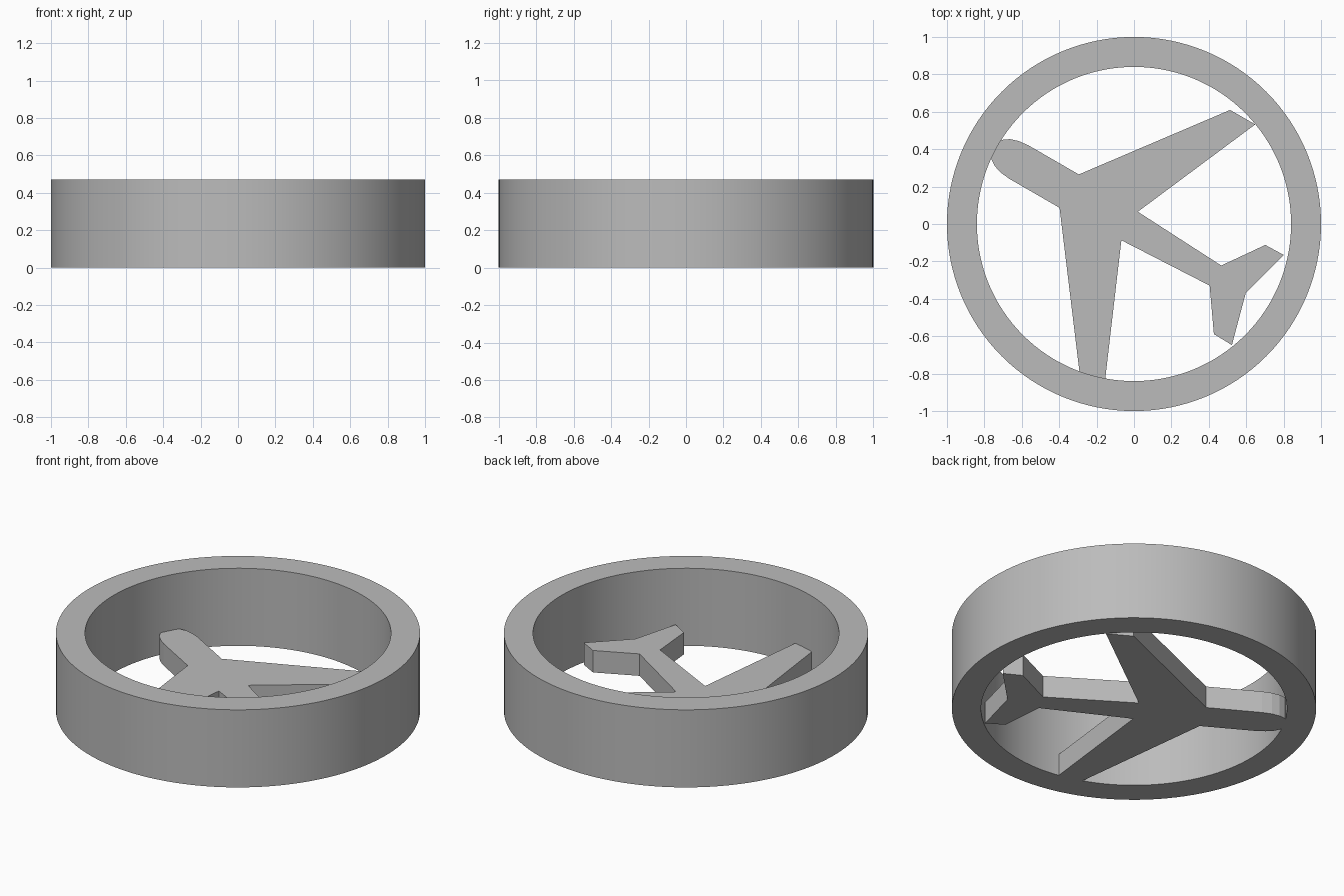
import bpy, bmesh, math
from mathutils import Matrix

cube = bpy.data.objects.get("Cube")
if cube:
    bpy.data.objects.remove(cube, do_unlink=True)

OUTER, INNER, HEIGHT = 1.0, 0.84, 0.47
PLATE = 0.133
SEGMENTS = 128

grey = bpy.data.materials.new("plain_grey")
grey.use_nodes = True
colour = (0.5, 0.5, 0.5, 1)
grey.diffuse_color = colour
grey.node_tree.nodes["Principled BSDF"].inputs["Base Color"].default_value = colour


def add_object(name, bm):
    bmesh.ops.recalc_face_normals(bm, faces=bm.faces)
    mesh = bpy.data.meshes.new(name)
    bm.to_mesh(mesh)
    bm.free()
    mesh.materials.append(grey)
    obj = bpy.data.objects.new(name, mesh)
    bpy.context.collection.objects.link(obj)
    return obj


# Round rim: a rectangular section spun about z
bm = bmesh.new()
section = [(INNER, 0), (OUTER, 0), (OUTER, HEIGHT), (INNER, HEIGHT)]
verts = [bm.verts.new((r, 0, z)) for r, z in section]
edges = [bm.edges.new((verts[i], verts[i - 1])) for i in range(len(verts))]
bmesh.ops.spin(bm, geom=verts + edges, axis=(0, 0, 1), cent=(0, 0, 0),
               angle=math.tau, steps=SEGMENTS, use_merge=True)
bmesh.ops.remove_doubles(bm, verts=bm.verts, dist=1e-4)
rim = add_object("rim", bm)
bpy.ops.object.select_all(action='DESELECT')
rim.select_set(True)
bpy.context.view_layer.objects.active = rim
bpy.ops.object.shade_smooth_by_angle(angle=math.radians(30))

# Airplane plate: half outline from nose to tail, mirrored across its axis
half = [
    (-0.86, 0.03), (-0.83, 0.063), (-0.80, 0.083), (-0.755, 0.097), (-0.70, 0.103),
    (-0.388, 0.103),                                  # wing root, front
    (0.14, 0.806), (0.295, 0.806),                    # wing tip
    (-0.015, 0.088),                                  # wing root, back
    (0.515, 0.062),                                   # tail root
    (0.664, 0.275), (0.777, 0.278),                   # tail tip
]
outline = half + [(0.702, 0)] + [(u, -v) for u, v in reversed(half)]
bm = bmesh.new()
base = bm.faces.new([bm.verts.new((u, v, 0)) for u, v in outline])
raised = bmesh.ops.extrude_face_region(bm, geom=[base], use_keep_orig=True)
bmesh.ops.translate(bm, vec=(0, 0, PLATE),
                    verts=[g for g in raised["geom"] if isinstance(g, bmesh.types.BMVert)])
placement = Matrix.Rotation(math.radians(-30), 4, 'Z') @ Matrix.Translation((0, -0.021, 0))
bmesh.ops.transform(bm, matrix=placement, verts=bm.verts)
add_object("airplane_plate", bm)
